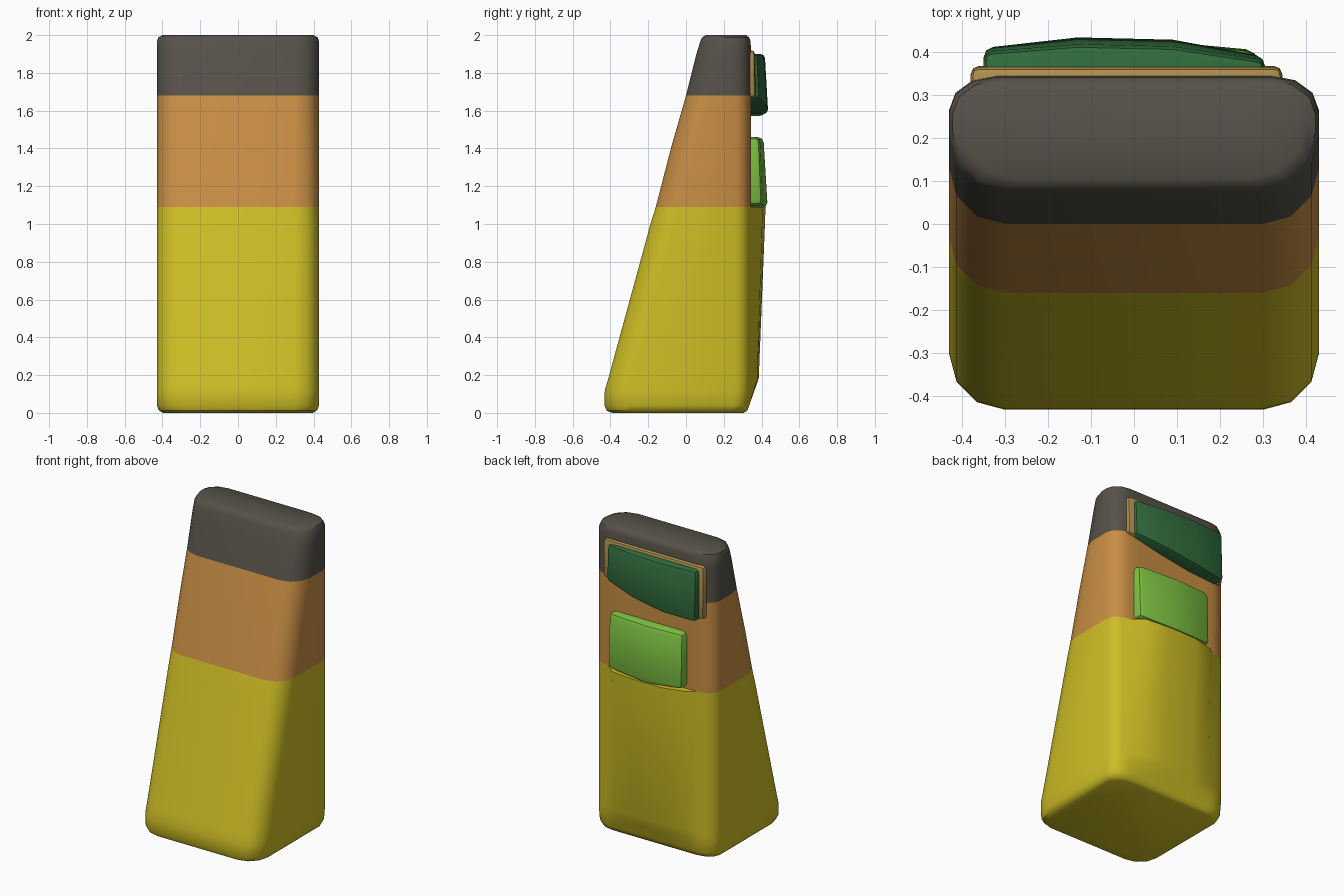
import bpy, bmesh, math

if "Cube" in bpy.data.objects:
    bpy.data.objects.remove(bpy.data.objects["Cube"], do_unlink=True)


def material(name, rgb):
    m = bpy.data.materials.new(name)
    m.use_nodes = True
    m.diffuse_color = (*rgb, 1)
    bsdf = m.node_tree.nodes["Principled BSDF"]
    bsdf.inputs["Base Color"].default_value = (*rgb, 1)
    bsdf.inputs["Roughness"].default_value = 0.7
    return m


YELLOW = material("yellow", (0.61, 0.51, 0.018))
ORANGE = material("orange", (0.58, 0.27, 0.058))
GREY = material("warm grey", (0.095, 0.085, 0.068))
DARK_GREEN = material("dark green", (0.03, 0.15, 0.045))
LIGHT_GREEN = material("light green", (0.21, 0.54, 0.055))
TAN = material("tan", (0.42, 0.27, 0.075))


def finish(name, bm, mat, angle):
    bmesh.ops.recalc_face_normals(bm, faces=bm.faces)
    mesh = bpy.data.meshes.new(name)
    bm.to_mesh(mesh)
    bm.free()
    mesh.materials.append(mat)
    obj = bpy.data.objects.new(name, mesh)
    bpy.context.collection.objects.link(obj)
    mesh.shade_smooth()
    mesh.set_sharp_from_angle(angle=math.radians(angle))
    return obj


# Rear swelling of the lower body: x position and share of the bulge
SWELL = ((0.25, 0.8), (0.08, 1.0), (-0.13, 0.97), (-0.27, 0.5))
HALF = 0.43


def outline(z, front, back, bulge=0, inset=0):
    """Rounded rectangle, wider corners in front than at the rear."""
    w = HALF - inset
    points = []

    def corner(sx, sy, y, rx, ry, start):
        for i in range(4):
            a = math.radians(start + i * 30)
            points.append((sx * (w - rx) + rx * math.cos(a),
                           y - sy * ry + ry * math.sin(a), z))

    corner(-1, -1, front, 0.13, 0.13, 180)
    corner(1, -1, front, 0.13, 0.13, 270)
    corner(1, 1, back, 0.11, 0.08, 0)
    points.extend((x, back + bulge * s, z) for x, s in SWELL)
    corner(-1, 1, back, 0.11, 0.08, 90)
    return points


def loft(name, sections, mat):
    bm = bmesh.new()
    rings = [[bm.verts.new(p) for p in outline(*s)] for s in sections]
    for low, high in zip(rings, rings[1:]):
        for i in range(len(low)):
            j = (i + 1) % len(low)
            bm.faces.new((low[i], low[j], high[j], high[i]))
    bm.faces.new(rings[0][::-1])
    bm.faces.new(rings[-1])
    return finish(name, bm, mat, 40)


def pad(name, columns, mat, bevel):
    """Raised pad on the back; columns are x, bottom z, top z, bottom y, top y."""
    bm = bmesh.new()
    cols = []
    for x, zb, zt, yb, yt in columns:
        cols.append([bm.verts.new(p) for p in
                     ((x, yb, zb), (x, yt, zt), (x, 0.32, zt), (x, 0.32, zb))])
    for a, b in zip(cols, cols[1:]):
        for i in range(4):
            j = (i + 1) % 4
            bm.faces.new((a[i], a[j], b[j], b[i]))
    bm.faces.new(cols[0])
    bm.faces.new(cols[-1][::-1])
    bmesh.ops.recalc_face_normals(bm, faces=bm.faces)
    edges = [e for e in bm.edges if e.calc_face_angle() > math.radians(45)
             and any(v.co.y > 0.33 for v in e.verts)]
    bmesh.ops.bevel(bm, geom=edges, offset=bevel, segments=2, profile=0.5,
                    affect='EDGES', clamp_overlap=True)
    return finish(name, bm, mat, 35)


# Tapering body in three colour bands
loft("lower_body", [
    (0.0, -0.39, 0.305, 0, 0.035),
    (0.012, -0.42, 0.325, 0, 0.012),
    (0.04, -0.432, 0.335, 0, 0),
    (0.12, -0.43, 0.345, 0.018),
    (0.18, -0.412, 0.345, 0.04),
    (1.0, -0.188, 0.345, 0.073),
    (1.09, -0.16, 0.345, 0.076),
], YELLOW)
loft("middle_body", [
    (1.09, -0.16, 0.345),
    (1.4, -0.08, 0.345),
    (1.68, 0.0, 0.345),
], ORANGE)
loft("top_cap", [
    (1.68, 0.0, 0.345),
    (1.9, 0.055, 0.345),
    (1.965, 0.075, 0.342),
    (1.988, 0.085, 0.335, 0, 0.008),
    (2.0, 0.105, 0.318, 0, 0.03),
], GREY)

# Upper pad with its backing rim, and the lower pad
pad("upper_pad_rim", [
    (-0.38, 1.575, 1.92, 0.368, 0.365),
    (0.345, 1.67, 1.92, 0.368, 0.365),
], TAN, 0.02)
pad("upper_pad", [
    (-0.35, 1.57, 1.9, 0.41, 0.4),
    (-0.13, 1.585, 1.9, 0.435, 0.417),
    (0.09, 1.62, 1.9, 0.43, 0.412),
    (0.305, 1.665, 1.9, 0.39, 0.38),
], DARK_GREEN, 0.022)
pad("lower_pad", [
    (-0.25, 1.1, 1.46, 0.405, 0.395),
    (0.0, 1.085, 1.46, 0.432, 0.41),
    (0.29, 1.1, 1.46, 0.405, 0.39),
], LIGHT_GREEN, 0.03)
